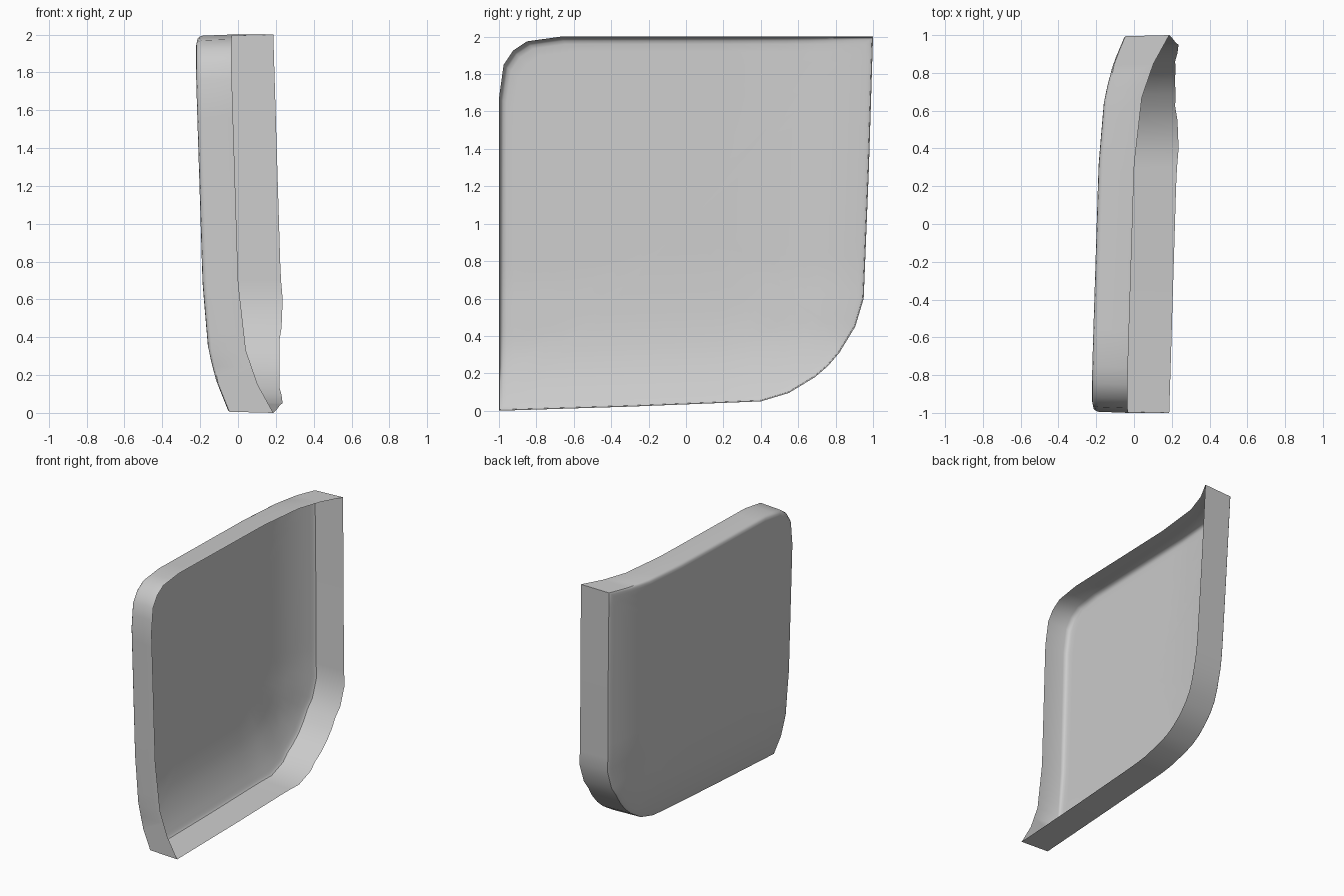
import bpy, bmesh, math

if "Cube" in bpy.data.objects:
    bpy.data.objects.remove(bpy.data.objects["Cube"])

# Curvature of the panel: lift toward +x against distance from the flared edges
LIFT = [(0, .18), (.15, .117), (.33, .07), (.68, .04), (2, 0)]


def lift(d):
    d = max(0, min(2, d))
    for (a, u), (b, v) in zip(LIFT, LIFT[1:]):
        if d <= b:
            return u + (v - u) * (d - a) / (b - a)
    return 0


def total_lift(y, z):
    right = 1 - .05 * min(1, (2 - z) / 1.4) - y
    low = z - .05 * min(1, (y + 1) / 1.4)
    return lift(right) + lift(low)


# Outline: half of it, then mirrored over the diagonal
half = [(-.925, 1.925), (-.975, 1.85), (-1, 1.67), (-1, 1.35), (-1, .68),
        (-1, .33), (-1, .15), (-1, 0), (-.3, .022), (.4, .05),
        (.55, .095), (.69, .18), (.76, .24)]
loop = half + [(1 - z, 1 - y) for y, z in half[-2:0:-1]]
outline = []
for (y0, z0), (y1, z1) in zip(loop, loop[1:] + loop[:1]):
    n = max(1, round(math.hypot(y1 - y0, z1 - z0) / .1))
    outline += [(y0 + (y1 - y0) * i / n, z0 + (z1 - z0) * i / n) for i in range(n)]

bm = bmesh.new()


def ring(scale, rise=0.0, rim=False):
    verts = []
    for y, z in outline:
        ys, zs = y * scale, 1 + (z - 1) * scale
        g = total_lift(ys, zs)
        if rim:
            x = g - .23 + .19 + .045 * max(0, min(1, (g - .04) / .14))
        else:
            x = g - .23 + rise * max(.15, 1 - g / .15)
        verts.append(bm.verts.new((x, ys, zs)))
    return verts


# Wall, rounded edge, then the panel in shrinking rings
rings = [ring(1, rim=True), ring(.994, .035), ring(.988, .016), ring(.978, .005)]
rings += [ring(s) for s in (.96, .92, .85, .76, .67, .5, .32, .15)]
count = len(outline)
for a, b in zip(rings, rings[1:]):
    for i in range(count):
        j = (i + 1) % count
        bm.faces.new((a[i], a[j], b[j], b[i]))
mid = bm.verts.new((total_lift(0, 1) - .23, 0, 1))
for i in range(count):
    bm.faces.new((rings[-1][i], rings[-1][(i + 1) % count], mid))
bmesh.ops.recalc_face_normals(bm, faces=bm.faces)
# Outside of the shell faces -x
mid.normal_update()
if mid.normal.x > 0:
    bmesh.ops.reverse_faces(bm, faces=bm.faces)

mesh = bpy.data.meshes.new("curved_panel_shell")
bm.to_mesh(mesh)
bm.free()
shell = bpy.data.objects.new("curved_panel_shell", mesh)
bpy.context.collection.objects.link(shell)
bpy.context.view_layer.objects.active = shell
shell.select_set(True)
bpy.ops.object.shade_smooth_by_angle(angle=math.radians(42))
